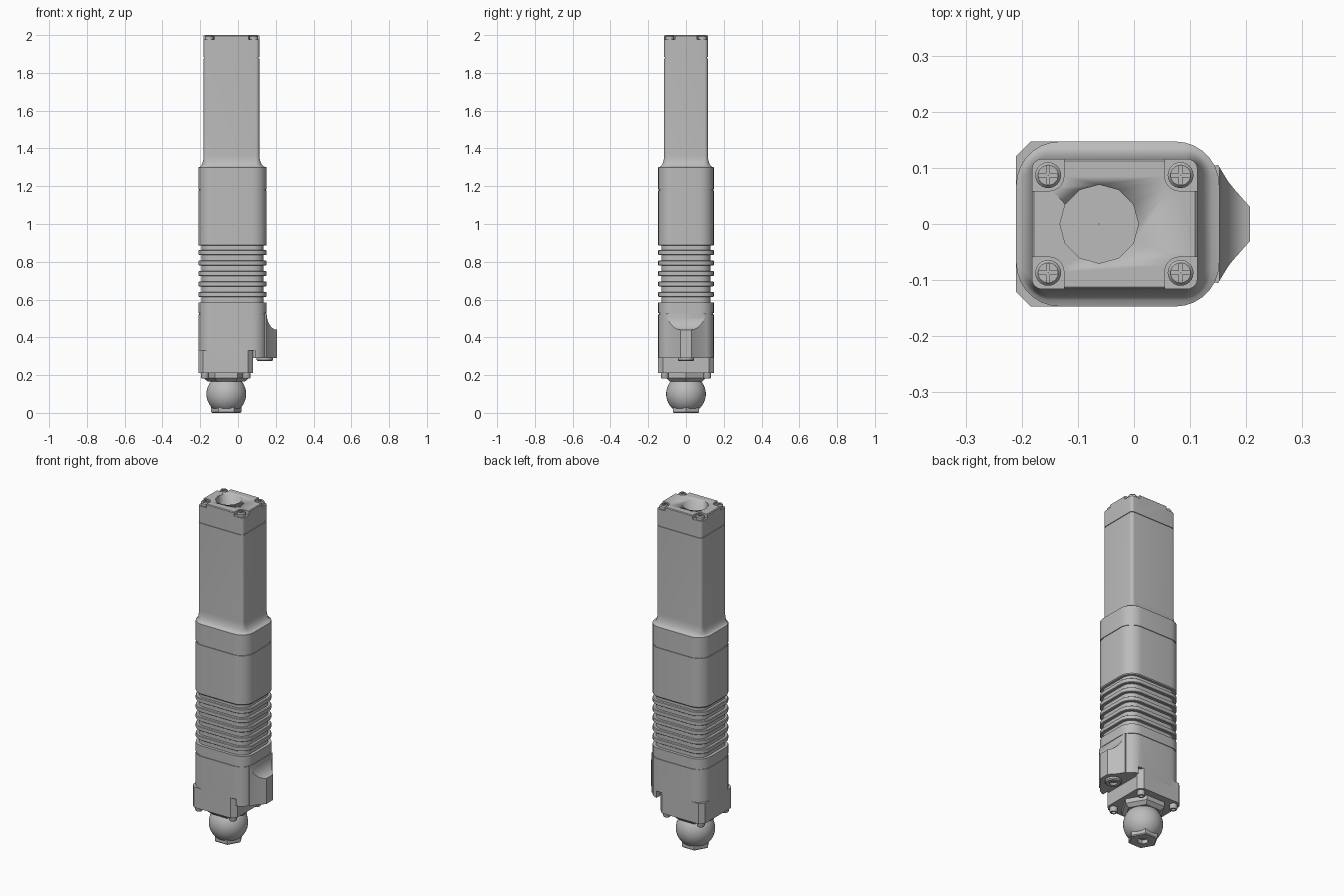
import bpy, bmesh, math
from mathutils import Matrix

old = bpy.data.objects.get("Cube")
if old:
    bpy.data.objects.remove(old, do_unlink=True)

grey = bpy.data.materials.new("metal_grey")
grey.use_nodes = True
grey.diffuse_color = (0.5, 0.5, 0.5, 1)
grey.node_tree.nodes["Principled BSDF"].inputs["Base Color"].default_value = (0.5, 0.5, 0.5, 1)

AXIS = -0.062      # x of the bore and ball joint


def finish(name, bm, smooth=True):
    bmesh.ops.remove_doubles(bm, verts=bm.verts, dist=1e-5)
    bmesh.ops.recalc_face_normals(bm, faces=bm.faces)
    me = bpy.data.meshes.new(name)
    bm.to_mesh(me)
    bm.free()
    me.materials.append(grey)
    ob = bpy.data.objects.new(name, me)
    bpy.context.collection.objects.link(ob)
    if smooth:
        bpy.ops.object.select_all(action='DESELECT')
        bpy.context.view_layer.objects.active = ob
        ob.select_set(True)
        bpy.ops.object.shade_smooth_by_angle(angle=math.radians(32))
    return ob


def rounded(x0, x1, y0, y1, r, n=7):
    pts = []
    corners = [(x1 - r, y1 - r), (x0 + r, y1 - r), (x0 + r, y0 + r), (x1 - r, y0 + r)]
    for k, (cx, cy) in enumerate(corners):
        for i in range(n + 1):
            a = math.pi / 2 * (k + i / n)
            pts.append((cx + r * math.cos(a), cy + r * math.sin(a)))
    return pts


def loft(name, rings, smooth=True):
    """Skin a stack of (z, outline) rings and cap both ends."""
    bm = bmesh.new()
    rows = [[bm.verts.new((x, y, z)) for x, y in pts] for z, pts in rings]
    n = len(rows[0])
    for a, b in zip(rows, rows[1:]):
        for i in range(n):
            j = (i + 1) % n
            bm.faces.new((a[i], a[j], b[j], b[i]))
    bm.faces.new(rows[0][::-1])
    bm.faces.new(rows[-1])
    return finish(name, bm, smooth)


def turned(name, profile, x, y, sides=32, spin=0.0):
    """Turn (radius, z) points round a vertical axis; the profile closes on itself."""
    bm = bmesh.new()
    rows = [[bm.verts.new((x + r * math.cos(math.tau * i / sides + spin),
                           y + r * math.sin(math.tau * i / sides + spin), z))
             for i in range(sides)] for r, z in profile]
    for a, b in zip(rows, rows[1:] + rows[:1]):
        for i in range(sides):
            j = (i + 1) % sides
            if a[0].co.z == b[0].co.z and (a[i].co - b[i].co).length < 1e-6:
                continue
            bm.faces.new((a[i], a[j], b[j], b[i]))
    return finish(name, bm)


def box(name, lo, hi):
    bm = bmesh.new()
    size = [b - a for a, b in zip(lo, hi)]
    mid = [(a + b) / 2 for a, b in zip(lo, hi)]
    bmesh.ops.create_cube(bm, size=1, matrix=Matrix.Translation(mid) @ Matrix.Diagonal((*size, 1)))
    return finish(name, bm, False)


def cut(target, cutter):
    mod = target.modifiers.new("cut", 'BOOLEAN')
    mod.operation = 'DIFFERENCE'
    mod.solver = 'EXACT'
    mod.object = cutter
    cutter.hide_render = True
    bpy.context.view_layer.objects.active = target
    bpy.ops.object.modifier_apply(modifier=mod.name)
    bpy.data.objects.remove(cutter, do_unlink=True)


# Outlines of the wide and narrow housings, with an inward offset d
def wide(d=0.0):
    return rounded(-0.21 + d, 0.152 - d, -0.147 + d, 0.147 - d, 0.078 - d)


def narrow(d=0.0):
    return rounded(-0.182 + d, 0.113 - d, -0.116 + d, 0.116 - d, 0.018 - d / 2)


def seam(z, outline):
    return [(z - 0.003, outline()), (z - 0.003, outline(0.004)),
            (z + 0.003, outline(0.004)), (z + 0.003, outline())]


# Main housing: lower body, cooling ribs, middle body, flare, upper body and cap
rings = [(0.29, wide())] + seam(0.525, wide) + [(0.585, wide())]
for i in range(5):
    z = 0.627 + 0.0555 * i
    rings += [(rings[-1][0], wide(0.017)), (z - 0.013, wide(0.017)),
              (z - 0.013, wide(0.004)), (z - 0.01, wide()),
              (z + 0.01, wide()), (z + 0.013, wide(0.004))]
rings += [(rings[-1][0], wide(0.017)), (0.885, wide(0.017)),
          (0.885, wide(0.004)), (0.89, wide())]
rings += seam(1.18, wide) + [(1.3, wide())]
for i in range(1, 8):
    a = math.pi / 2 * i / 7
    t = 0.15 + 0.85 * math.sin(a)
    pts = [(p[0] + (q[0] - p[0]) * t, p[1] + (q[1] - p[1]) * t)
           for p, q in zip(wide(), narrow())]
    rings.append((1.302 + 0.062 * (1 - math.cos(a)), pts))
rings += seam(1.88, narrow) + [(1.996, narrow()), (2.0, narrow(0.004))]
housing = loft("housing", rings)

# Bore in the cap
cut(housing, turned("bore_cutter", [(0.001, 1.7), (0.07, 1.7), (0.07, 2.1), (0.001, 2.1)], AXIS, 0, 12))

# Corner pockets with cross-head screws
for sx in (-1, 1):
    for sy in (-1, 1):
        x, y = -0.035 + 0.118 * sx, 0.087 * sy
        xs = sorted((x - 0.028 * sx, x + 0.08 * sx))
        ys = sorted((y - 0.028 * sy, y + 0.08 * sy))
        pts = rounded(*xs, *ys, 0.026)
        cut(housing, loft("pocket_cutter", [(1.978, pts), (2.1, pts)], False))
        screw = turned("cap_screw", [(0.0005, 1.97), (0.023, 1.97), (0.023, 1.993),
                                     (0.018, 1.999), (0.0005, 1.999)], x, y, 24)
        for a, b in ((0.017, 0.0028), (0.0028, 0.017)):
            cut(screw, box("slot_cutter", (x - a, y - b, 1.99), (x + a, y + b, 2.1)))

# Notches either side of the base block
for s in (-1, 1):
    ys = sorted((0.112 * s, 0.2 * s))
    cut(housing, box("notch_cutter", (0.05, ys[0], 0.2), (0.09, ys[1], 0.33)))

# Base block with chamfered corners
c = 0.026
base = [(0.08, 0.147 - c), (0.08 - c, 0.147), (-0.21 + c, 0.147), (-0.21, 0.147 - c)]
base += [(x, -y) for x, y in reversed(base)]
loft("base_block", [(0.21, base), (0.33, base)], False)

# Cable outlet on the side, narrowing outwards and swept into the body above


def outlet_ring(xm):
    def half(x):
        if x < 0.17:
            return 0.105 - (x - 0.15) / 0.02 * 0.033
        return 0.072 - (x - 0.17) / 0.037 * 0.042
    xa = min(0.17, xm - 0.0005)
    side = [(0.095, 0.1), (0.15, 0.105), (xa, half(xa)), (xm, half(xm))]
    return [(x, -y) for x, y in side] + side[::-1]


rings = [(0.29, outlet_ring(0.207)), (0.44, outlet_ring(0.207))]
for i in range(1, 9):
    a = math.pi / 2 * i / 8
    rings.append((0.44 + 0.085 * (1 - math.cos(a)), outlet_ring(0.207 - 0.055 * math.sin(a))))
loft("cable_outlet", rings)
turned("outlet_bush", [(0.02, 0.3), (0.043, 0.3), (0.043, 0.28), (0.038, 0.274), (0.02, 0.274)], 0.142, 0, 24)
turned("outlet_bush_core", [(0.0005, 0.3), (0.021, 0.3), (0.021, 0.286), (0.0005, 0.286)], 0.142, 0, 16)

# Base screws
for x in (-0.175, 0.045):
    for y in (-0.112, 0.112):
        turned("base_screw", [(0.011, 0.22), (0.021, 0.22), (0.021, 0.187),
                              (0.018, 0.182), (0.011, 0.182), (0.011, 0.195)], x, y, 20)
        turned("base_screw_core", [(0.0005, 0.22), (0.012, 0.22), (0.012, 0.194), (0.0005, 0.194)], x, y, 6)

# Hexagonal collar, ball joint and end nut
turned("collar", [(0.0005, 0.215), (0.12, 0.215), (0.12, 0.184), (0.098, 0.166), (0.0005, 0.166)],
       AXIS, 0, 6)
ball = [(0.0005, 0.175)]
for i in range(19):
    a = math.radians(48 - 96 * i / 18)
    ball.append((0.105 * math.cos(a), 0.1 + 0.105 * math.sin(a)))
ball += [(0.03, 0.022), (0.0005, 0.022)]
turned("ball_joint", ball, AXIS, 0, 40)
turned("end_nut", [(0.03, 0.03), (0.08, 0.03), (0.08, 0.005), (0.075, 0.0), (0.03, 0.0)],
       AXIS, 0, 6)
